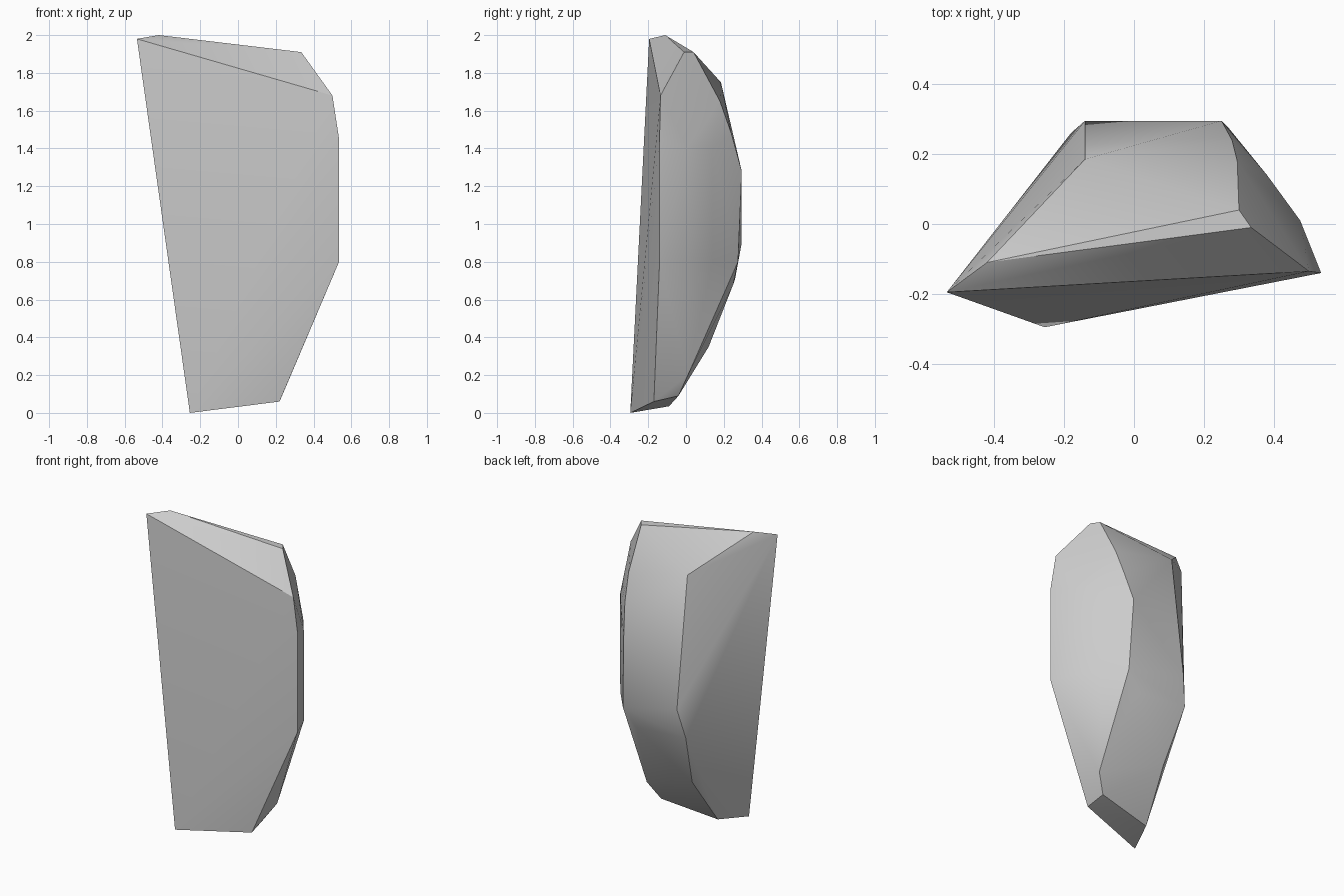
import bpy
import bmesh
import math

if "Cube" in bpy.data.objects:
    bpy.data.objects.remove(bpy.data.objects["Cube"], do_unlink=True)


def make_material(name, colour):
    """Create one flat coloured material."""
    material = bpy.data.materials.new(name)
    material.use_nodes = True
    material.diffuse_color = colour
    shader = material.node_tree.nodes["Principled BSDF"]
    shader.inputs["Base Color"].default_value = colour
    shader.inputs["Roughness"].default_value = 0.8
    return material


def hull_object(name, corner_groups, material, crease_angle):
    """Wrap corner points in a convex faceted solid with soft shallow creases."""
    bm = bmesh.new()
    for group in corner_groups:
        for corner in group:
            bm.verts.new(corner)
    result = bmesh.ops.convex_hull(bm, input=bm.verts[:])
    unused = {item for key in ("geom_interior", "geom_unused")
              for item in result[key] if isinstance(item, bmesh.types.BMVert)}
    bmesh.ops.delete(bm, geom=list(unused), context="VERTS")
    bmesh.ops.recalc_face_normals(bm, faces=bm.faces[:])
    mesh = bpy.data.meshes.new(name)
    bm.to_mesh(mesh)
    bm.free()
    mesh.materials.append(material)
    solid = bpy.data.objects.new(name, mesh)
    bpy.context.collection.objects.link(solid)
    bpy.ops.object.select_all(action="DESELECT")
    solid.select_set(True)
    bpy.context.view_layer.objects.active = solid
    bpy.ops.object.shade_smooth_by_angle(angle=math.radians(crease_angle))
    return solid


# Broad, nearly flat front face
front_face = [(-.535, -.195, 1.98), (-.255, -.295, 0), (.22, -.17, .06),
              (.535, -.14, .8), (.535, -.14, 1.45), (.5, -.135, 1.68)]

# Sloping crown
crown = [(-.42, -.11, 2), (.335, -.01, 1.91), (.3, .04, 1.91), (-.14, .185, 1.75)]

# Long rear ridge on the narrow side
narrow_ridge = [(-.14, .295, .9), (-.18, .26, .71), (-.13, .12, .35), (-.17, -.09, .035)]

# Long rear ridge on the wide side
wide_ridge = [(.295, .18, 1.65), (.28, .24, 1.48), (.25, .295, 1.28), (.27, .275, .8),
              (.19, .25, .68), (.28, .01, .2), (.21, -.04, .09)]

# Rounded flank between the front face and the wide ridge
flank = [(x, y, z) for x, y in ((.475, .01), (.38, .14)) for z in (.8, 1.4)]

stone_grey = make_material("stone grey", (.6, .6, .6, 1))
hull_object("rock_shard", [front_face, crown, narrow_ridge, wide_ridge, flank],
            stone_grey, 30)
